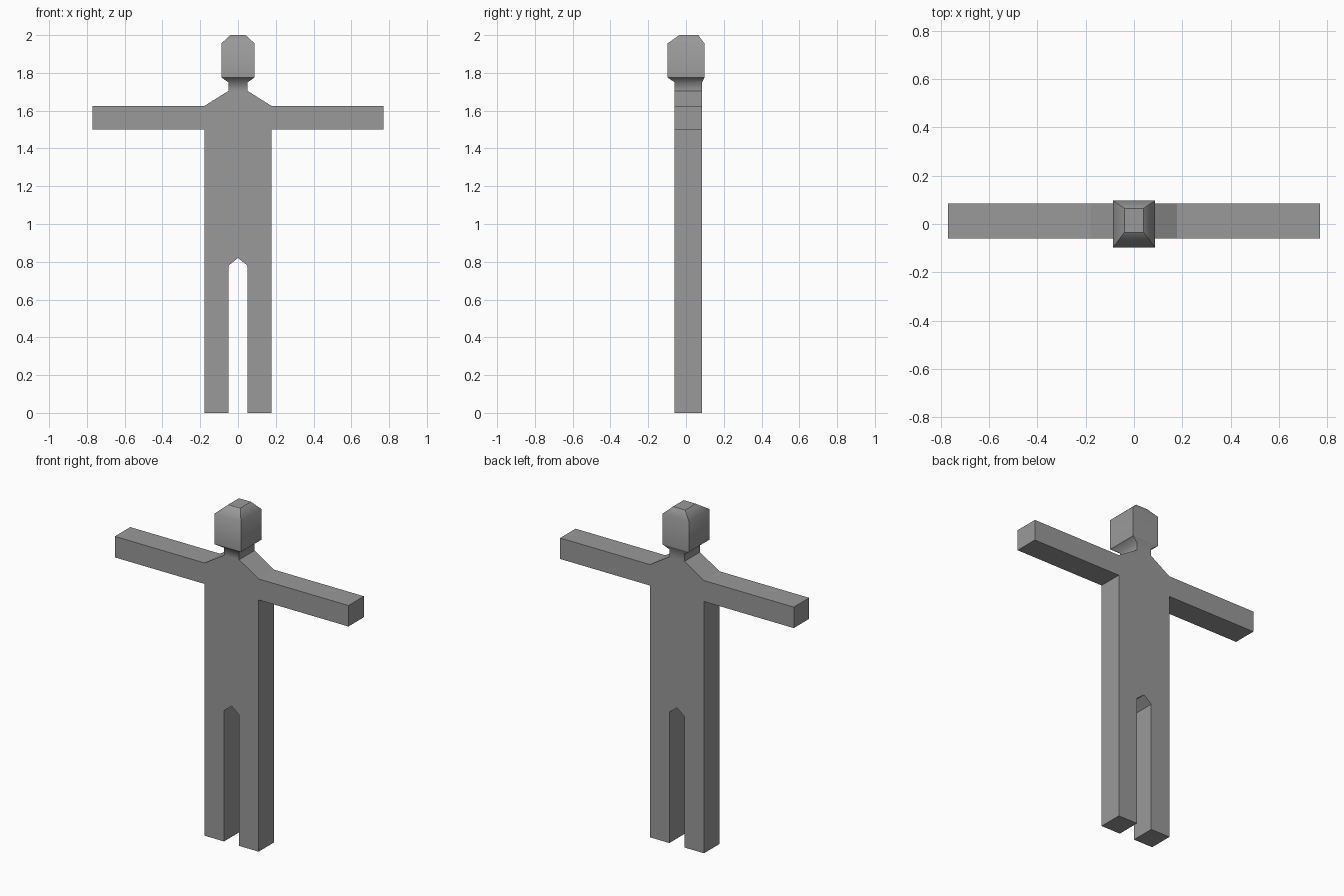
import bpy, bmesh

cube = bpy.data.objects.get("Cube")
if cube:
    bpy.data.objects.remove(cube, do_unlink=True)

grey = bpy.data.materials.new("plain grey")
grey.use_nodes = True
colour = (0.32, 0.32, 0.32, 1)
grey.diffuse_color = colour
grey.node_tree.nodes["Principled BSDF"].inputs["Base Color"].default_value = colour

FRONT, BACK = -0.06, 0.085
NECK_Z = 1.705


def make_object(name, bm):
    bmesh.ops.recalc_face_normals(bm, faces=bm.faces)
    mesh = bpy.data.meshes.new(name)
    bm.to_mesh(mesh)
    bm.free()
    mesh.materials.append(grey)
    obj = bpy.data.objects.new(name, mesh)
    bpy.context.collection.objects.link(obj)
    return obj


def bridge(bm, a, b, skip=None):
    for i in range(len(a)):
        j = (i + 1) % len(a)
        if i != skip:
            bm.faces.new((a[i], a[j], b[j], b[i]))


# Body, arms and legs: mirrored outline, open where the neck joins
half = [(0.05, NECK_Z), (0.178, 1.625), (0.77, 1.625), (0.77, 1.5),
        (0.178, 1.5), (0.178, 0), (0.05, 0), (0.05, 0.78)]
outline = half + [(0, 0.82)] + [(-x, z) for x, z in reversed(half)]
bm = bmesh.new()
front = [bm.verts.new((x, FRONT, z)) for x, z in outline]
back = [bm.verts.new((x, BACK, z)) for x, z in outline]
bridge(bm, front, back, skip=len(outline) - 1)
bm.faces.new(front)
bm.faces.new(back)
make_object("body", bm)

# Neck and head: stacked rectangles (half width, front, back, height)
levels = [(0.05, FRONT, BACK, NECK_Z), (0.05, FRONT, BACK, 1.75),
          (0.087, -0.097, 0.097, 1.775), (0.087, -0.097, 0.097, 1.957),
          (0.04, -0.035, 0.065, 2.0)]
bm = bmesh.new()
rings = []
for w, y0, y1, z in levels:
    corners = [(-w, y0), (w, y0), (w, y1), (-w, y1)]
    rings.append([bm.verts.new((x, y, z)) for x, y in corners])
for lower, upper in zip(rings, rings[1:]):
    bridge(bm, lower, upper)
bm.faces.new(rings[-1])

# Soft shading only across the neck flare and the brow
for face in bm.faces:
    face.smooth = True
soft = [set(rings[1]), set(rings[3])]
for edge in bm.edges:
    edge.smooth = any(set(edge.verts) <= ring for ring in soft)
make_object("head", bm)
